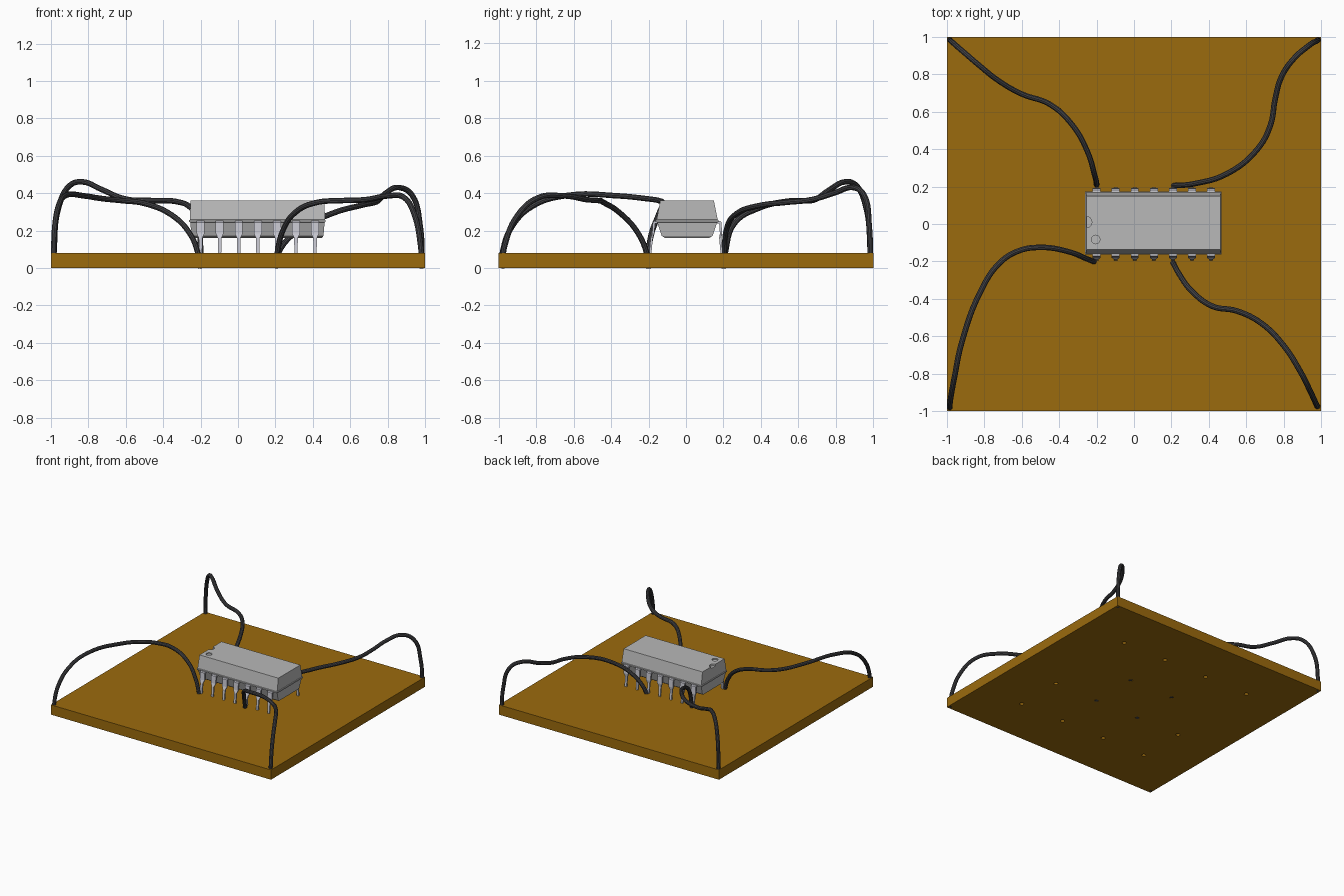
import bpy, bmesh, math
from mathutils import Vector

if "Cube" in bpy.data.objects:
    bpy.data.objects.remove(bpy.data.objects["Cube"])


def material(name, rgb):
    m = bpy.data.materials.new(name)
    m.diffuse_color = (*rgb, 1)
    m.use_nodes = True
    m.node_tree.nodes["Principled BSDF"].inputs["Base Color"].default_value = m.diffuse_color
    return m


BROWN = material("board brown", (0.33, 0.145, 0.004))
GREY = material("chip grey", (0.48, 0.48, 0.48))
SILVER = material("pin silver", (0.58, 0.58, 0.64))
DARK = material("wire dark grey", (0.055, 0.055, 0.06))


def new_object(name, bm, mat):
    bmesh.ops.recalc_face_normals(bm, faces=bm.faces)
    mesh = bpy.data.meshes.new(name)
    bm.to_mesh(mesh)
    bm.free()
    mesh.materials.append(mat)
    ob = bpy.data.objects.new(name, mesh)
    bpy.context.collection.objects.link(ob)
    return ob


def loft(bm, rings):
    """Join rings of equal vertex count and close both ends."""
    loops = [[bm.verts.new(p) for p in ring] for ring in rings]
    n = len(loops[0])
    for a, b in zip(loops, loops[1:]):
        for i in range(n):
            bm.faces.new((a[i], a[(i + 1) % n], b[(i + 1) % n], b[i]))
    bm.faces.new(loops[0])
    bm.faces.new(loops[-1])


def box_ring(cx, cy, hx, hy, z):
    return [(cx + sx * hx, cy + sy * hy, z)
            for sx, sy in ((-1, -1), (1, -1), (1, 1), (-1, 1))]


def round_ring(cx, cy, r, z, n=16):
    return [(cx + r * math.cos(i * math.tau / n),
             cy + r * math.sin(i * math.tau / n), z) for i in range(n)]


def carve(ob, cylinders, mat):
    """Cut vertical cylinders (x, y, radius, z0, z1) out of an object."""
    bm = bmesh.new()
    for x, y, r, z0, z1 in cylinders:
        loft(bm, [round_ring(x, y, r, z0), round_ring(x, y, r, z1)])
    cutter = new_object("cutter", bm, mat)
    cutter.hide_render = True
    mod = ob.modifiers.new("carve", 'BOOLEAN')
    mod.operation = 'DIFFERENCE'
    mod.solver = 'EXACT'
    mod.object = cutter
    bpy.context.view_layer.objects.active = ob
    bpy.ops.object.modifier_apply(modifier=mod.name)
    bpy.data.objects.remove(cutter)


# Board with small blind holes underneath
bm = bmesh.new()
loft(bm, [box_ring(0, 0, 1, 1, 0), box_ring(0, 0, 1, 1, 0.08)])
board = new_object("board", bm, BROWN)
grid = (-0.6, -0.2, 0.2, 0.6)
holes = [(x, y, 0.016, -0.02, 0.06) for x in grid for y in grid
         if not (abs(x) > 0.5 and y == 0.2)]
carve(board, holes, BROWN)

# Chip body: two tapered halves meeting at a thin seam
CX, CY = 0.104, 0.006
bm = bmesh.new()
profile = [(0.345, 0.118, 0.160), (0.353, 0.136, 0.172), (0.359, 0.160, 0.244),
           (0.365, 0.168, 0.246), (0.365, 0.168, 0.256), (0.361, 0.163, 0.258),
           (0.358, 0.143, 0.360)]
loft(bm, [box_ring(CX, CY, hx, hy, z) for hx, hy, z in profile])
chip = new_object("chip_body", bm, GREY)
carve(chip, [(-0.205, -0.083, 0.023, 0.350, 0.40),
             (-0.255, 0.01, 0.03, 0.345, 0.40)], GREY)

# Pins: wide shoulder bending down and tapering to a thin leg
bm = bmesh.new()
T = 0.012
path = [(0.15, 0.251, 0.021), (0.177, 0.251, 0.021), (0.183, 0.244, 0.021),
        (0.187, 0.185, 0.021), (0.189, 0.160, 0.010), (0.198, 0.06, 0.008)]
for side in (-1, 1):
    for i in range(7):
        x = -0.2 + 0.102 * i
        rings = []
        for k, (y, z, w) in enumerate(path):
            # thickness lies below the shoulder and inside the leg
            dy, dz = ((0, -T) if k == 0 else (-T, -T) if k == 1 else (-T, 0))
            if k == 2:
                dz = -T * 0.5
            rings.append([(x - w, CY * (k < 4) + side * y, z),
                          (x + w, CY * (k < 4) + side * y, z),
                          (x + w, CY * (k < 4) + side * (y + dy), z + dz),
                          (x - w, CY * (k < 4) + side * (y + dy), z + dz)])
        loft(bm, rings)
new_object("chip_pins", bm, SILVER)

# Wires: smooth tubes from the chip to the four board corners
wires = {
    "wire_front_left": [
        (-.2, -.2, 0), (-.215, -.2, .08), (-.255, -.185, .18), (-.35, -.148, .28),
        (-.5, -.125, .345), (-.62, -.145, .36), (-.72, -.21, .37), (-.82, -.36, .385),
        (-.92, -.63, .388), (-.96, -.82, .33), (-.98, -.93, .22), (-.985, -.98, .08),
        (-.985, -.985, 0)],
    "wire_back_left": [
        (-.2, .2, 0), (-.2, .21, .08), (-.21, .26, .24), (-.25, .39, .32),
        (-.33, .53, .355), (-.45, .64, .36), (-.6, .695, .368), (-.73, .77, .42),
        (-.83, .85, .46), (-.9, .91, .44), (-.96, .962, .32), (-.983, .983, .1),
        (-.985, .985, 0)],
    "wire_front_right": [
        (.2, -.2, 0), (.21, -.21, .08), (.24, -.265, .2), (.31, -.36, .3),
        (.42, -.44, .35), (.55, -.465, .36), (.68, -.53, .365), (.8, -.65, .385),
        (.89, -.79, .375), (.945, -.9, .28), (.975, -.965, .13), (.985, -.985, 0)],
    "wire_back_right": [
        (.2, .2, 0), (.215, .205, .08), (.32, .215, .2), (.5, .27, .29),
        (.66, .4, .335), (.73, .53, .35), (.755, .67, .365), (.79, .79, .4),
        (.86, .89, .43), (.93, .95, .39), (.975, .978, .22), (.985, .985, 0)],
}
for name, pts in wires.items():
    curve = bpy.data.curves.new(name, 'CURVE')
    curve.dimensions = '3D'
    curve.bevel_depth = 0.015
    curve.bevel_resolution = 3
    curve.use_fill_caps = True
    curve.resolution_u = 6
    spline = curve.splines.new('BEZIER')
    spline.bezier_points.add(len(pts) - 1)
    for bp, p in zip(spline.bezier_points, pts):
        bp.co = Vector(p)
        bp.handle_left_type = bp.handle_right_type = 'AUTO'
    curve.materials.append(DARK)
    ob = bpy.data.objects.new(name, curve)
    bpy.context.collection.objects.link(ob)
    bpy.ops.object.select_all(action='DESELECT')
    ob.select_set(True)
    bpy.context.view_layer.objects.active = ob
    bpy.ops.object.convert(target='MESH')
    bpy.ops.object.shade_smooth_by_angle()
